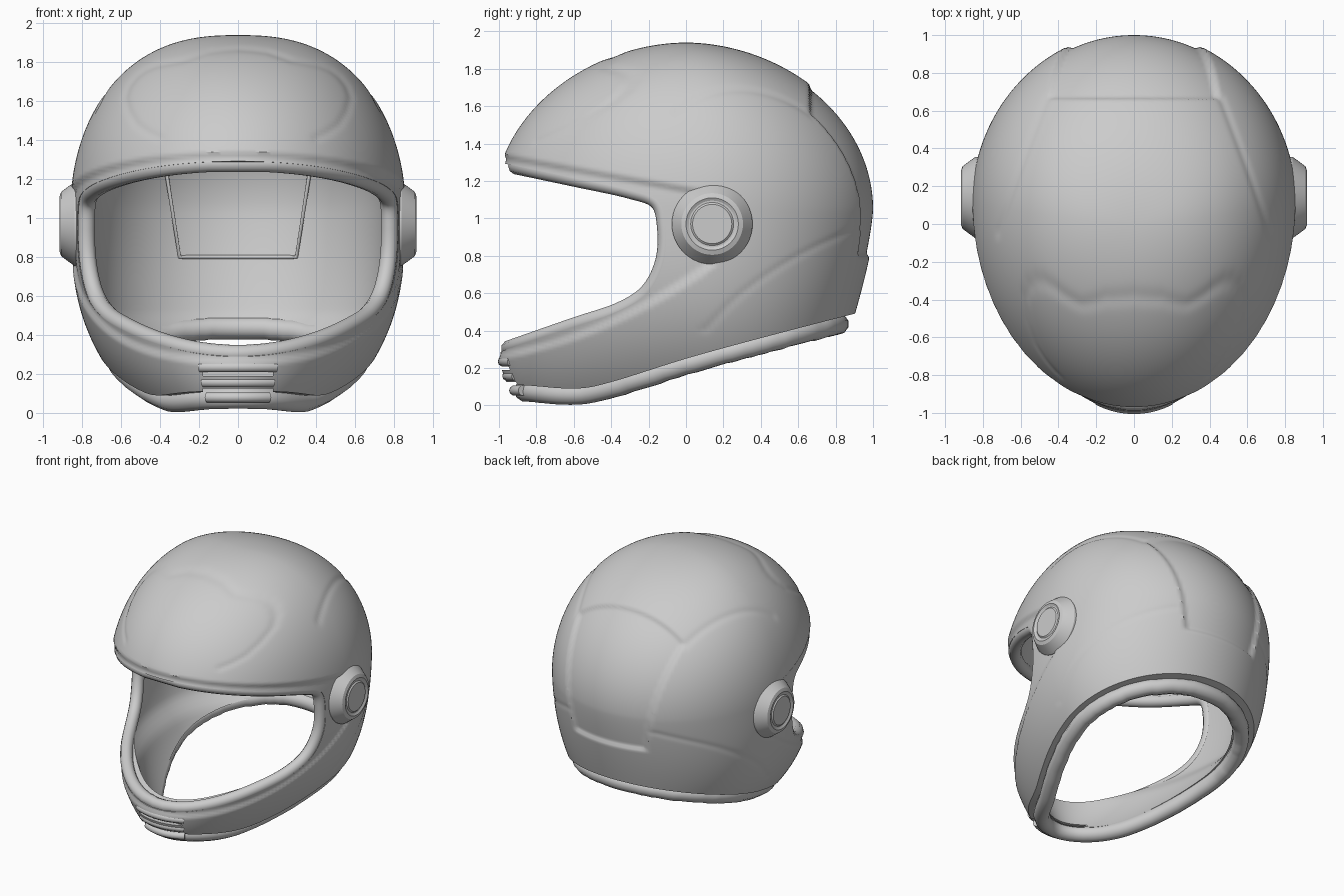
import bpy, bmesh, math
from mathutils import Vector

if "Cube" in bpy.data.objects:
    bpy.data.objects.remove(bpy.data.objects["Cube"])

grey = bpy.data.materials.new("plain_grey")
grey.use_nodes = True
grey.diffuse_color = (0.6, 0.6, 0.6, 1)
grey.node_tree.nodes["Principled BSDF"].inputs["Base Color"].default_value = grey.diffuse_color

MID = 1.05          # height where the dome meets the lower shell
WALL = 0.1          # shell thickness


def section(z, d=0):
    """Half width, front reach, back reach and widest y of the shell at height z, inset by d."""
    if z >= MID:
        c = math.sqrt(max(0, 1 - ((z - MID) / (0.89 - d)) ** 2))
        return (0.86 - d) * c ** 0.8, (1.03 - d) * c ** 1.05, (1.02 - d) * c ** 1.05, 0.1 * c
    s = (MID - z) / MID
    return 0.86 * (1 - 0.45 * s ** 2.9) - d, 1.03 - 0.15 * s ** 6 - d, 1.02 - 0.28 * s ** 1.4 - d, 0.1


def on_ring(a, z, d=0):
    w, f, b, yc = section(z, d)
    reach = b - yc if math.sin(a) > 0 else f + yc
    return Vector((w * math.cos(a), yc + reach * math.sin(a), z))


def side_x(y, z, d=0):
    w, f, b, yc = section(z, d)
    reach = b - yc if y > yc else f + yc
    q = 1 - ((y - yc) / reach) ** 2
    return w * math.sqrt(q) if q > 0 else None


def smooth_path(pts, n=12):
    """Catmull-Rom curve through 2D points."""
    p = [Vector(v) for v in pts]
    p = [2 * p[0] - p[1]] + p + [2 * p[-1] - p[-2]]
    out = []
    for a, b, c, e in zip(p, p[1:], p[2:], p[3:]):
        for i in range(n):
            t = i / n
            out.append(0.5 * (2 * b + (c - a) * t + (2 * a - 5 * b + 4 * c - e) * t * t
                              + (3 * b - a - 3 * c + e) * t ** 3))
    return out + [p[-2]]


def distance(u, v, path):
    best = 9
    for a, b in zip(path, path[1:]):
        dx, dy = b[0] - a[0], b[1] - a[1]
        t = ((u - a[0]) * dx + (v - a[1]) * dy) / (dx * dx + dy * dy)
        t = min(1, max(0, t))
        best = min(best, math.hypot(u - a[0] - t * dx, v - a[1] - t * dy))
    return best


def step(t):
    t = min(1, max(0, t))
    return t * t * (3 - 2 * t)


# Outlines in side view (y, z) and seam lines in their own projections
window = [(-1.3, 1.36), (-0.98, 1.295), (-0.6, 1.215), (-0.3, 1.15), (-0.15, 1.09), (-0.11, 0.95),
          (-0.12, 0.77), (-0.2, 0.61), (-0.35, 0.51), (-0.6, 0.425), (-1, 0.285), (-1.3, 0.18)]
neck = [(-1.3, 0.12), (-0.9, 0.11), (-0.6, 0.09), (-0.4, 0.125), (0, 0.25), (0.4, 0.36), (0.9, 0.49), (1.3, 0.59)]
brow_panel = smooth_path([(0, 1.87), (0.15, 1.855), (0.28, 1.81), (0.42, 1.785), (0.52, 1.73), (0.58, 1.62),
                          (0.52, 1.48), (0.4, 1.41)], 2)
crown_seam = smooth_path([(0.46, 0.67), (0.6, 0.3), (0.72, -0.05)], 3)
side_crease = smooth_path([(0.1, 0.4), (0.3, 0.6), (0.6, 0.8), (0.92, 0.95)], 3)


def groove(u, v, path, depth):
    return depth * math.exp(-(distance(u, v, path) / 0.016) ** 2)


def relief(p):
    """Raised and sunk details of the outer shell."""
    x, y, z = abs(p.x), p.y, p.z
    r = 0
    if y < 0.2:
        # sunk band between the brow ledge and the chin ledge
        low = 0.26 + 0.329 * (y + 1) + 0.236 * (y + 1) * (y + 0.3)
        inside = min(1.155 - 0.18 * y - z, z - low, 0.14 - y)
        r -= 0.02 * step(inside / 0.035 + 0.5)
        if z > 1.3:
            r -= groove(x, z, brow_panel, 0.006)
    else:
        # sunk panel at the back
        inside = min(0.3 + 0.17 * (z - 0.8) / 0.9 - x, z - 0.8, y - 0.67)
        r -= 0.02 * step(inside / 0.03 + 0.5)
    if z > 1.1:
        r -= groove(x, y, crown_seam, 0.006)
    elif x > 0.2:
        r -= groove(y, z, side_crease, 0.004)
    return r


def add(name, bm):
    bmesh.ops.recalc_face_normals(bm, faces=bm.faces)
    me = bpy.data.meshes.new(name)
    bm.to_mesh(me)
    bm.free()
    ob = bpy.data.objects.new(name, me)
    bpy.context.collection.objects.link(ob)
    me.materials.append(grey)
    return ob


def select(ob):
    bpy.ops.object.select_all(action='DESELECT')
    ob.select_set(True)
    bpy.context.view_layer.objects.active = ob


def skin(bm, rings):
    n = len(rings[0])
    for a, b in zip(rings, rings[1:]):
        for i in range(n):
            bm.faces.new((a[i], a[(i + 1) % n], b[(i + 1) % n], b[i]))


def egg(name, n, rows, hollow):
    """Closed solid following the shell sections, either the outside or the padded hollow."""
    bm = bmesh.new()
    d = WALL if hollow else 0
    dome = [MID + (0.89 - d) * math.cos(math.pi / 2 * i / rows) for i in range(1, rows)]
    low = [MID - (MID + 0.1) * i / rows for i in range(rows + 1)]
    rings = []
    for z in dome + low:
        pad = 0.05 * step((0.52 - z) / 0.15) if hollow else 0
        ring = []
        for i in range(n):
            p = on_ring(2 * math.pi * i / n, z, d + pad)
            if not hollow:
                p += (p - Vector((0, 0.05, 1))).normalized() * relief(p)
            ring.append(bm.verts.new(p))
        rings.append(ring)
    skin(bm, rings)
    top = bm.verts.new((0, 0, MID + 0.89 - d))
    for i in range(n):
        bm.faces.new((top, rings[0][i], rings[0][(i + 1) % n]))
    bm.faces.new(rings[-1])
    return add(name, bm)


def prism(name, outline, half=1.5):
    """Side outline extruded across the width."""
    bm = bmesh.new()
    rings = [[bm.verts.new((x, p[0], p[1])) for p in outline] for x in (-half, half)]
    skin(bm, rings)
    for r in rings:
        bm.faces.new(r)
    return add(name, bm)


def carve(ob, cutter):
    cutter.hide_render = True
    mod = ob.modifiers.new("cut", 'BOOLEAN')
    mod.operation, mod.solver, mod.object = 'DIFFERENCE', 'EXACT', cutter
    select(ob)
    bpy.ops.object.modifier_apply(modifier=mod.name)
    bpy.data.objects.remove(cutter)


def tube(name, pts, radius, closed=False):
    cu = bpy.data.curves.new(name, 'CURVE')
    cu.dimensions, cu.bevel_depth, cu.bevel_resolution, cu.use_fill_caps = '3D', radius, 3, True
    sp = cu.splines.new('POLY')
    sp.points.add(len(pts) - 1)
    for q, p in zip(sp.points, pts):
        q.co = (*p, 1)
    sp.use_cyclic_u = closed
    cu.materials.append(grey)
    ob = bpy.data.objects.new(name, cu)
    bpy.context.collection.objects.link(ob)
    select(ob)
    bpy.ops.object.convert(target='MESH')
    bpy.ops.object.shade_smooth_by_angle(angle=math.radians(50))


# Shell, hollowed and opened at the face, neck and chin vents
shell = egg("shell", 240, 85, False)
carve(shell, egg("hollow", 96, 40, True))
carve(shell, prism("face_cutter", smooth_path(window, 6)))
carve(shell, prism("neck_cutter", smooth_path(neck, 5) + [Vector((1.3, -0.4)), Vector((-1.3, -0.4))]))
for z, depth in ((0.2, -0.93), (0.115, -0.7)):
    carve(shell, prism("vent_cutter", [(-1.2, z - 0.01), (depth, z - 0.01), (depth, z + 0.01), (-1.2, z + 0.01)], 0.18))
select(shell)
bpy.ops.object.shade_smooth_by_angle(angle=math.radians(35))

# Rolled trim around the face opening
half = []
for y, z in smooth_path(window, 20):
    x = side_x(y, z, 0.065)
    if x:
        half.append(Vector((x, y, z)))
tube("face_trim", half + [Vector((-p.x, p.y, p.z)) for p in reversed(half)], 0.045, True)

# Rolled trim around the neck opening
neck_path = smooth_path(neck, 20)
ring = []
for i in range(120):
    z = 0.2
    for _ in range(8):
        p = on_ring(2 * math.pi * i / 120, z, 0.075)
        z = min(neck_path, key=lambda q: abs(q[0] - p.y))[1] - 0.03
    ring.append(Vector((p.x, p.y, z)))
tube("neck_trim", ring, 0.058, True)

# Chin vent louvres
for z in (0.235, 0.158, 0.08):
    tube("chin_louvre", [on_ring(-math.pi / 2 + 0.3 * i / 8, z, 0.018) for i in range(-8, 9)], 0.027)

# Padding seam inside the shell
inner = WALL + 0.002
seam = []
for x, z in [(-0.37, 1.25), (0.37, 1.25)]:
    seam.append(on_ring(math.acos(x / section(z, inner)[0]), z, inner))
bottom = [on_ring(math.acos((i / 10 - 1) * 0.3 / section(0.8, inner)[0]), 0.8, inner) for i in range(21)]
tube("padding_seam", [seam[0]] + bottom + [seam[1]], 0.01)

# Round pivot covers on both sides
profile = [(0.22, 0.76), (0.215, 0.84), (0.19, 0.875), (0.165, 0.908), (0.14, 0.917), (0.125, 0.909),
           (0.115, 0.909), (0.105, 0.917)]
for side, label in ((1, "left"), (-1, "right")):
    bm = bmesh.new()
    rings = [[bm.verts.new((side * x, 0.14 + r * math.cos(a), 0.97 + r * math.sin(a)))
              for a in (2 * math.pi * i / 48 for i in range(48))] for r, x in profile]
    skin(bm, rings)
    bm.faces.new(rings[0])
    bm.faces.new(rings[-1])
    select(add(label + "_pivot_cover", bm))
    bpy.ops.object.shade_smooth_by_angle(angle=math.radians(28))
